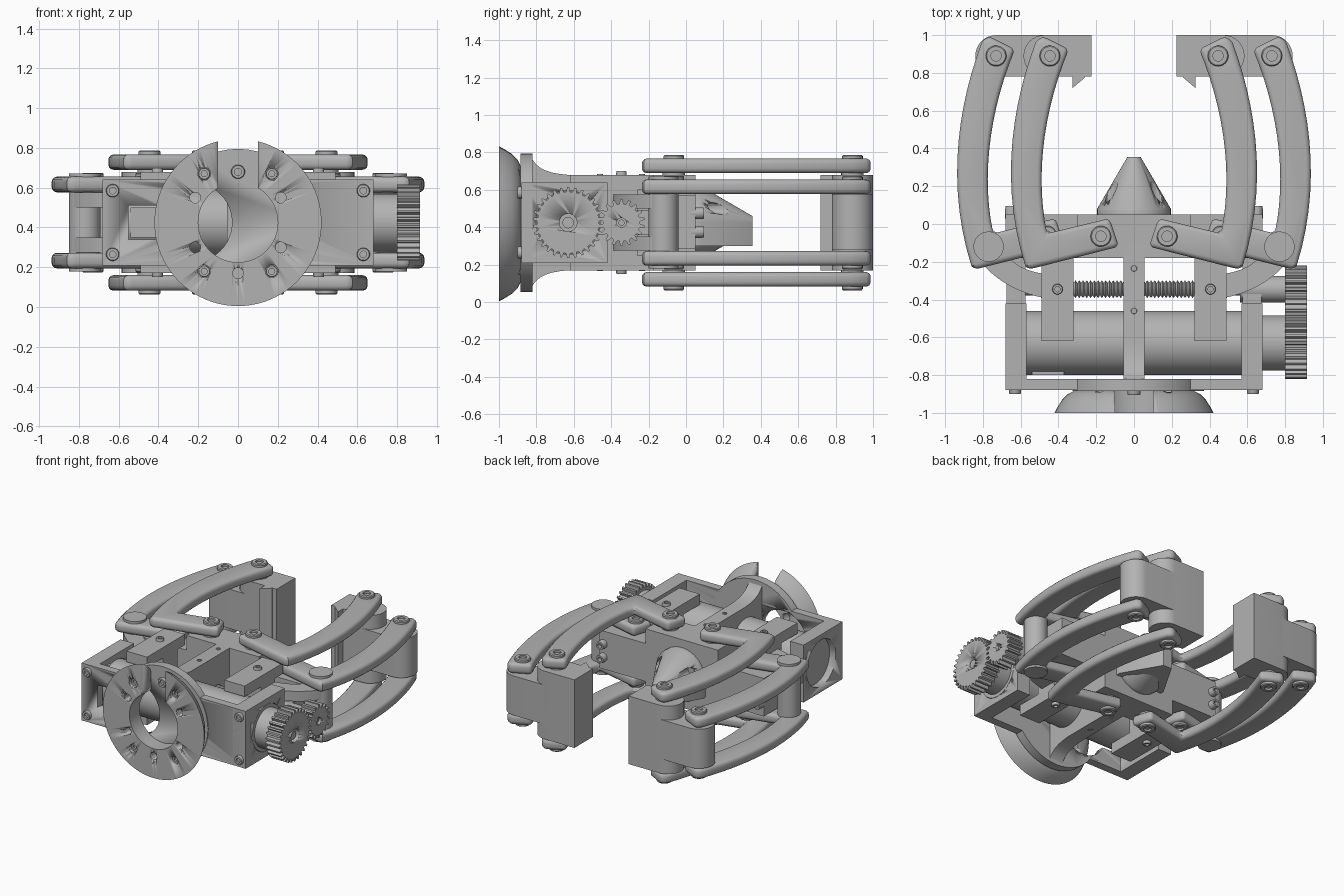
import bpy, bmesh, math
from mathutils import Vector
from mathutils.geometry import interpolate_bezier

if "Cube" in bpy.data.objects:
    bpy.data.objects.remove(bpy.data.objects["Cube"])

grey = bpy.data.materials.new("machined_grey")
grey.use_nodes = True
GREY = (0.45, 0.45, 0.45, 1)
grey.diffuse_color = GREY
grey.node_tree.nodes["Principled BSDF"].inputs["Base Color"].default_value = GREY

ZC = 0.425                      # height of the symmetry plane
MOTOR_Y, SCREW_Y = -0.63, -0.345
SIDES = (1, -1)
ROT = {"x": (0, math.pi / 2, 0), "y": (-math.pi / 2, 0, 0), "z": (0, 0, 0)}


def finish(name, bm, loc=(0, 0, 0), axis="z", bevel=0):
    bmesh.ops.recalc_face_normals(bm, faces=bm.faces)
    me = bpy.data.meshes.new(name)
    bm.to_mesh(me)
    bm.free()
    ob = bpy.data.objects.new(name, me)
    bpy.context.collection.objects.link(ob)
    me.materials.append(grey)
    ob.location, ob.rotation_euler = loc, ROT[axis]
    bpy.ops.object.select_all(action="DESELECT")
    ob.select_set(True)
    bpy.context.view_layer.objects.active = ob
    if bevel:
        m = ob.modifiers.new("round", "BEVEL")
        m.width, m.segments, m.limit_method = bevel, 3, "ANGLE"
        m.angle_limit = math.radians(40)
        bpy.ops.object.modifier_apply(modifier=m.name)
    bpy.ops.object.shade_smooth_by_angle(angle=math.radians(32))
    return ob


def box(name, x, y, z, bevel=0):
    bm = bmesh.new()
    bmesh.ops.create_cube(bm, size=1)
    for v in bm.verts:
        v.co = [r[0] if c < 0 else r[1] for c, r in zip(v.co, (x, y, z))]
    return finish(name, bm, bevel=bevel)


def prism(name, pts, z0, z1, loc=(0, 0, 0), axis="z", bevel=0):
    bm = bmesh.new()
    face = bm.faces.new([bm.verts.new((p[0], p[1], z0)) for p in pts])
    new = bmesh.ops.extrude_face_region(bm, geom=[face])["geom"]
    for v in new:
        if isinstance(v, bmesh.types.BMVert):
            v.co.z = z1
    return finish(name, bm, loc, axis, bevel)


def lathe(name, profile, loc, axis, ring=False, n=48):
    """Turn (radius, distance along axis) points into a solid."""
    bm = bmesh.new()
    loops = [[bm.verts.new((r * math.cos(i * math.tau / n), r * math.sin(i * math.tau / n), h))
              for i in range(n)] for r, h in profile]
    for a, b in zip(loops, loops[1:] + (loops[:1] if ring else [])):
        for i in range(n):
            j = (i + 1) % n
            bm.faces.new((a[i], a[j], b[j], b[i]))
    if not ring:
        bm.faces.new(loops[0])
        bm.faces.new(loops[-1])
    return finish(name, bm, loc, axis)


def rod(name, r, h0, h1, loc, axis):
    return lathe(name, [(r, h0), (r, h1)], loc, axis)


def bolt(name, loc, axis, d, r=0.055, h=0.02):
    """Round head with a socket, pointing along d on the axis."""
    prof = [(r, -0.02), (r, h * 0.7), (r * 0.9, h), (r * 0.5, h), (r * 0.5, h * 0.3)]
    return lathe(name, [(a, b * d) for a, b in prof], loc, axis, n=24)


def cut(ob, *cutters):
    for c in cutters:
        bpy.context.view_layer.objects.active = ob
        m = ob.modifiers.new("cut", "BOOLEAN")
        m.operation, m.object, m.solver = "DIFFERENCE", c, "EXACT"
        bpy.ops.object.modifier_apply(modifier=m.name)
        bpy.data.objects.remove(c)


def curve(*pts, n=14):
    p = [Vector((x, y, 0)) for x, y in pts]
    return [(v.x, v.y) for v in interpolate_bezier(*p, n)]


def place(pts, s, dx=0):
    return [((x + dx) * s, y) for x, y in pts]


# mounting flange with cable slot and holes
flange = lathe("mounting_flange", [(0.2, -1), (0.42, -1), (0.405, -0.97), (0.38, -0.93), (0.35, -0.9),
               (0.31, -0.88), (0.2, -0.88)], (0, 0, ZC), "y", ring=True, n=80)
cut(flange, box("slot", (-0.1, 0.1), (-1.1, -0.8), (ZC, 1)))
disc = rod("flange_disc", 0.37, -0.885, -0.82, (0, 0, ZC), "y")
for sx in SIDES:
    for sz in SIDES:
        cut(flange, rod("hole", 0.027, -1.1, -0.8, (0.215 * sx, 0, ZC + 0.125 * sz), "y"),
            rod("hole", 0.032, -1.1, -0.8, (0.17 * sx, 0, ZC + 0.245 * sz), "y"))
        bolt("flange_bolt", (0.17 * sx, -0.96, ZC + 0.245 * sz), "y", -1, 0.03)
        bolt("frame_bolt", (0.63 * sx, -0.88, ZC + 0.16 * sz), "y", -1, 0.033)
cut(flange, rod("hole", 0.027, -1.1, -0.8, (0, 0, ZC - 0.255), "y"))
bolt("slot_bolt", (0, -0.885, ZC + 0.255), "y", -1, 0.035)

# frame: front plate, end walls and tabs to the rear body
plate = box("frame_front", (-0.68, 0.68), (-0.88, -0.82), (0.21, 0.64))
for ob in (disc, plate):
    cut(ob, rod("opening", 0.2, -1, -0.7, (-0.23, 0, ZC), "y"),
        box("window", (-0.55, -0.38), (-1, -0.7), (0.34, 0.51)))
for s in SIDES:
    wall = box("frame_wall", sorted((0.57 * s, 0.68 * s)), (-0.88, -0.42), (0.21, 0.64))
    cut(wall, rod("bore", 0.172, -0.8, 0.8, (0, MOTOR_Y, ZC), "x"))
    box("frame_tab", sorted((0.575 * s, 0.675 * s)), (-0.43, -0.1), (0.36, 0.49))

# central web with flared front ends, and its two small screws
half = [(0.255, -0.1), (0.255, -0.63)] + curve((0.255, -0.63), (0.265, -0.75), (0.29, -0.8), (0.355, -0.83), n=8)[1:]
prism("centre_web", half + [(-a, y) for a, y in reversed(half)], -0.055, 0.055, (0, 0, ZC), "x")
for y in (-0.235, -0.46):
    for d in SIDES:
        bolt("web_screw", (0, y, ZC + 0.255 * d), "z", d, 0.016, 0.005)

# motor and connector
rod("motor", 0.17, -0.63, 0.68, (0, MOTOR_Y, ZC), "x")
rod("motor_boss", 0.145, 0.6, 0.8, (0, MOTOR_Y, ZC), "x")
box("motor_connector", (-0.54, -0.37), (-0.8, -0.71), (0.35, 0.5))


# meshing gears
def gear(name, y, r, depth, teeth, bore):
    pts = []
    for i in range(teeth):
        for off, rad in ((-0.32, r - depth), (-0.14, r), (0.14, r), (0.32, r - depth)):
            a = (i + off) * math.tau / teeth
            pts.append((rad * math.cos(a), rad * math.sin(a)))
    g = prism(name, pts, 0.8, 0.915, (0, y, ZC), "x")
    cut(g, rod("bore", bore, 0.86, 1, (0, y, ZC), "x"))
    rod(name + "_shaft", bore * 0.65, 0.7, 0.9, (0, y, ZC), "x")


gear("drive_gear", MOTOR_Y, 0.19, 0.025, 30, 0.047)
gear("screw_gear", SCREW_Y, 0.125, 0.025, 18, 0.025)
rod("screw_bearing", 0.07, 0.56, 0.8, (0, SCREW_Y, ZC), "x")

# lead screw
pitch = 0.02
thread = [(0.047 if i % 2 else 0.033, -0.5 + i * pitch / 2) for i in range(101)]
lathe("lead_screw", thread, (0, SCREW_Y, ZC), "x", n=20)
rod("screw_core", 0.033, -0.6, 0.7, (0, SCREW_Y, ZC), "x")

# rear body, stepped so both link pairs sit on it
box("rear_body_centre", (-0.3, 0.3), (-0.18, 0.05), (0.17, 0.68))
box("rear_body_bar", (-0.68, 0.68), (-0.18, 0.05), (0.285, 0.57))

# pointed nose on the rear face
tri = [(-0.195, 0.08), (-0.195, 0.05), (0.195, 0.05), (0.195, 0.08), (0.035, 0.355), (-0.035, 0.355)]
nose = lathe("nose_cone", [(0.195, 0.05), (0.195, 0.08), (0.035, 0.355)], (0, 0, ZC), "y")
prism("nose_keel", tri, 0.3, ZC)
for s in SIDES:
    cut(nose, rod("recess", 0.032, 0.1, 0.4, (0.12 * s, 0, 0.5), "y"))
    for z in (0.375, 0.475):
        bolt("rear_bolt", (0.65 * s, 0.05, z), "y", 1, 0.032, 0.045)

# link outline: gently bowed arm with a short foot, and curved drive link
link = (curve((0.52, 0.965), (0.65, 0.62), (0.71, 0.2), (0.575, -0.225)) + [(0.555, -0.24), (0.08, -0.12), (0.13, 0.03)]
        + curve((0.46, -0.05), (0.525, 0.25), (0.48, 0.6), (0.345, 0.925)) + [(0.485, 0.995)])
drive = (curve((0.38, -0.4), (0.58, -0.4), (0.8, -0.28), (0.85, -0.12))
         + curve((0.69, -0.12), (0.66, -0.22), (0.55, -0.27), (0.38, -0.27)))
SHIFT = 0.285                   # spacing between the parallel links

for s in SIDES:
    for d in SIDES:
        def level(a, b):
            return sorted((ZC + a * d, ZC + b * d))
        prism("inner_link", place(link, s), *level(0.265, 0.342), bevel=0.025)
        prism("outer_link", place(link, s, SHIFT), *level(0.152, 0.23), bevel=0.025)
        prism("drive_link", place(drive, s), *level(0.075, 0.15))
        for x, y in ((0.175, -0.065), (0.445, 0.89)):
            bolt("inner_link_bolt", (x * s, y, ZC + 0.342 * d), "z", d)
            rod("inner_washer", 0.06, -0.03, 0.03, (x * s, y, ZC + 0.255 * d), "z")
            bolt("outer_link_bolt", ((x + SHIFT) * s, y, ZC + 0.23 * d), "z", d)
        rod("drive_pin_cap", 0.08, -0.01, 0.012, (0.77 * s, -0.12, ZC + 0.235 * d), "z")
        # carriage arms riding on the screw
        box("carriage_arm", sorted((0.32 * s, 0.49 * s)), (-0.62, -0.17), level(0.175, 0.255))
        bolt("carriage_bolt", (0.405 * s, SCREW_Y, ZC + 0.255 * d), "z", d, 0.028)
    rod("drive_pin", 0.08, -0.16, 0.16, (0.77 * s, -0.12, ZC), "z")
    box("carriage_nut", sorted((0.32 * s, 0.49 * s)), (-0.43, -0.26), (0.25, 0.6))

    # finger: tall jaw block, lower rounded lobe and gripping tooth
    def rounded(cx, r):
        arc = [(cx + r * math.sin(a), 0.89 - r * math.cos(a)) for a in [i * math.pi / 16 for i in range(17)]]
        return [(0.225, 0.78)] + arc + [(0.225, 1.0)]
    prism("jaw_block", place(rounded(0.475, 0.11), s), 0.17, 0.68)
    prism("jaw_lobe", place(rounded(0.73, 0.11), s), 0.28, 0.575)
    prism("jaw_tooth", place([(0.325, 0.79), (0.325, 0.72), (0.26, 0.775), (0.26, 0.79)], s), 0.17, 0.68)
